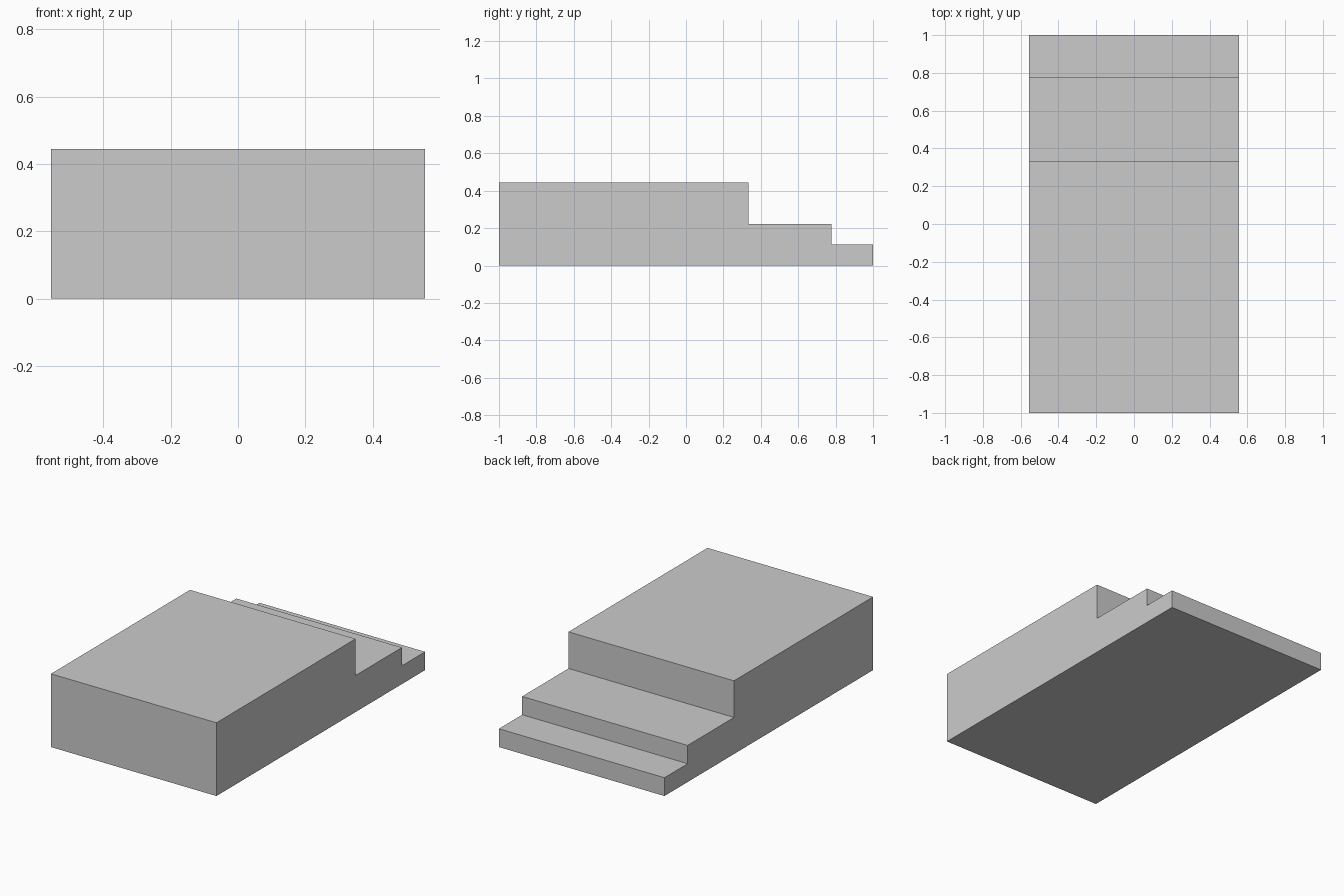
import bpy
import bmesh

if "Cube" in bpy.data.objects:
    bpy.data.objects.remove(bpy.data.objects["Cube"])

U = 1 / 9            # design module: the model is 18 units long
HALF_WIDTH = 5 * U


def extrude_profile(name, profile):
    """Extrude a (y, z) side profile across the full width."""
    bm = bmesh.new()
    face = bm.faces.new([bm.verts.new((-HALF_WIDTH, y * U, z * U)) for y, z in profile])
    ext = bmesh.ops.extrude_face_region(bm, geom=[face])
    verts = [v for v in ext["geom"] if isinstance(v, bmesh.types.BMVert)]
    bmesh.ops.translate(bm, verts=verts, vec=(2 * HALF_WIDTH, 0, 0))
    bmesh.ops.recalc_face_normals(bm, faces=bm.faces)
    mesh = bpy.data.meshes.new(name)
    bm.to_mesh(mesh)
    bm.free()
    obj = bpy.data.objects.new(name, mesh)
    bpy.context.collection.objects.link(obj)
    return obj


# Tall main block
extrude_profile("platform", [(-9, 0), (3, 0), (3, 4), (-9, 4)])

# Two descending steps at the back
extrude_profile("steps", [(3, 0), (9, 0), (9, 1), (7, 1), (7, 2), (3, 2)])
